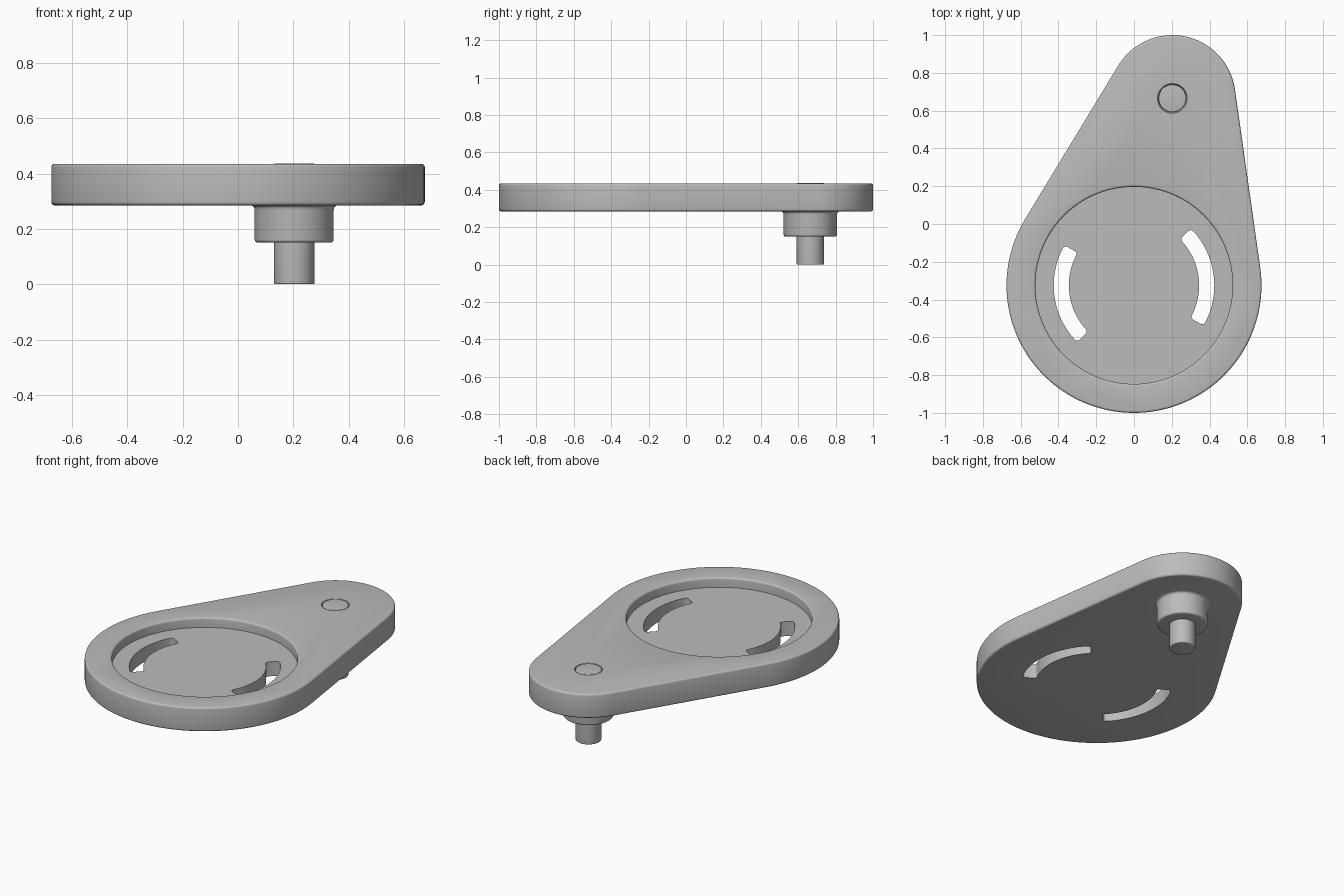
import bpy, bmesh
from math import sin, cos, pi, radians, atan2, acos, hypot

cube = bpy.data.objects.get("Cube")
if cube:
    bpy.data.objects.remove(cube, do_unlink=True)

# Key sizes
BIG, BIG_R = (0.0, -0.325), 0.675
SMALL, SMALL_R = (0.203, 0.665), 0.335
BOTTOM, TOP = 0.285, 0.435
FLOOR = 0.375
EDGE = 0.012

grey = bpy.data.materials.new("plain grey")
grey.use_nodes = True
colour = (0.5, 0.5, 0.5, 1)
grey.diffuse_color = colour
grey.node_tree.nodes["Principled BSDF"].inputs["Base Color"].default_value = colour


def arc(centre, r, a0, a1, n):
    return [(centre[0] + r * cos(a0 + (a1 - a0) * i / n),
             centre[1] + r * sin(a0 + (a1 - a0) * i / n)) for i in range(n + 1)]


def circle(centre, r, n=64):
    return arc(centre, r, 0, 2 * pi, n)[:-1]


def loft(name, layers):
    """Skin a stack of (outline, z) layers, bottom to top, and cap both ends."""
    bm = bmesh.new()
    rings = [[bm.verts.new((x, y, z)) for x, y in pts] for pts, z in layers]
    n = len(rings[0])
    for lo, hi in zip(rings, rings[1:]):
        for i in range(n):
            j = (i + 1) % n
            bm.faces.new((lo[i], lo[j], hi[j], hi[i]))
    bm.faces.new(rings[0][::-1])
    bm.faces.new(rings[-1])
    bmesh.ops.recalc_face_normals(bm, faces=bm.faces)
    mesh = bpy.data.meshes.new(name)
    bm.to_mesh(mesh)
    bm.free()
    mesh.materials.append(grey)
    obj = bpy.data.objects.new(name, mesh)
    bpy.context.collection.objects.link(obj)
    return obj


def rounded(z0, z1, e, n=4):
    """(inset, z) steps of a wall with rounded bottom and top edges."""
    steps = [pi / 2 * i / n for i in range(n + 1)]
    low = [(e * (1 - sin(a)), z0 + e * (1 - cos(a))) for a in steps]
    high = [(e * (1 - cos(a)), z1 - e * (1 - sin(a))) for a in steps]
    return low + high


def teardrop(inset):
    """Two circles joined by their outer tangents."""
    dx, dy = SMALL[0] - BIG[0], SMALL[1] - BIG[1]
    phi = atan2(dy, dx)
    t = acos((BIG_R - SMALL_R) / hypot(dx, dy))
    return (arc(SMALL, SMALL_R - inset, phi - t, phi + t, 40)
            + arc(BIG, BIG_R - inset, phi + t, phi - t + 2 * pi, 80))


def slot(a0, a1, r0=0.345, r1=0.425, c=0.018):
    """Curved slot with rounded corners, laid out along the arc."""
    mid = (r0 + r1) / 2
    w, h = (a1 - a0) * mid / 2, (r1 - r0) / 2
    flat = []
    for k, (sx, sy) in enumerate(((1, 1), (-1, 1), (-1, -1), (1, -1))):
        flat += arc((sx * (w - c), sy * (h - c)), c, k * pi / 2, (k + 1) * pi / 2, 4)
        if k % 2 == 0:
            # intermediate points keep the long walls curved
            flat += [(sx * (w - c) * (1 - i / 10), sy * h) for i in range(1, 20)]
        # long wall on the inner side follows the lower left corner
    points = []
    for u, v in flat:
        a = (a0 + a1) / 2 + u / mid
        points.append((BIG[0] + (mid + v) * cos(a), BIG[1] + (mid + v) * sin(a)))
    return points


# Plate body with rounded rims
plate = loft("plate", [(teardrop(e), z) for e, z in rounded(BOTTOM, TOP, EDGE)])

# Cutters: round recess with eased lip, two slots, small groove round the pin
R = 0.522
lip = [(R + EDGE * (1 - cos(a)), TOP - EDGE + EDGE * sin(a))
       for a in (pi / 8 * i for i in range(5))]
recess = [(R, FLOOR)] + lip + [(R + EDGE, TOP + 0.1)]
cutters = [loft("recess_cutter", [(circle(BIG, r, 96), z) for r, z in recess])]
for start in (-30, 150):
    outline = slot(radians(start), radians(start + 75))
    cutters.append(loft("slot_cutter", [(outline, 0.2), (outline, 0.5)]))
groove = [(0.073, TOP - 0.012), (0.079, TOP), (0.079, TOP + 0.1)]
cutters.append(loft("groove_cutter", [(circle(SMALL, r), z) for r, z in groove]))

for cutter in cutters:
    cutter.hide_render = True
    mod = plate.modifiers.new("cut", 'BOOLEAN')
    mod.operation, mod.solver, mod.object = 'DIFFERENCE', 'EXACT', cutter
graph = bpy.context.evaluated_depsgraph_get()
cut_mesh = bpy.data.meshes.new_from_object(plate.evaluated_get(graph))
plate.modifiers.clear()
plate.data = cut_mesh
for cutter in cutters:
    bpy.data.objects.remove(cutter, do_unlink=True)

# Collar under the plate, flared where it meets the underside
CR = 0.143
wall = [(CR - e, z) for e, z in rounded(0.15, 0.25, EDGE)[:5]]
flare = [(CR + 0.015 * (1 - cos(a)), BOTTOM - 0.015 + 0.015 * sin(a))
         for a in (pi / 8 * i for i in range(5))]
collar = loft("collar", [(circle(SMALL, r), z)
                         for r, z in wall + flare + [(CR, BOTTOM + 0.01)]])

# Pin running through collar and plate
pin = loft("pin", [(circle(SMALL, 0.073 - e), z) for e, z in rounded(0, TOP + 0.002, 0.005)])

for obj in (plate, collar, pin):
    bpy.ops.object.select_all(action='DESELECT')
    obj.select_set(True)
    bpy.context.view_layer.objects.active = obj
    bpy.ops.object.shade_smooth_by_angle(angle=radians(35))
